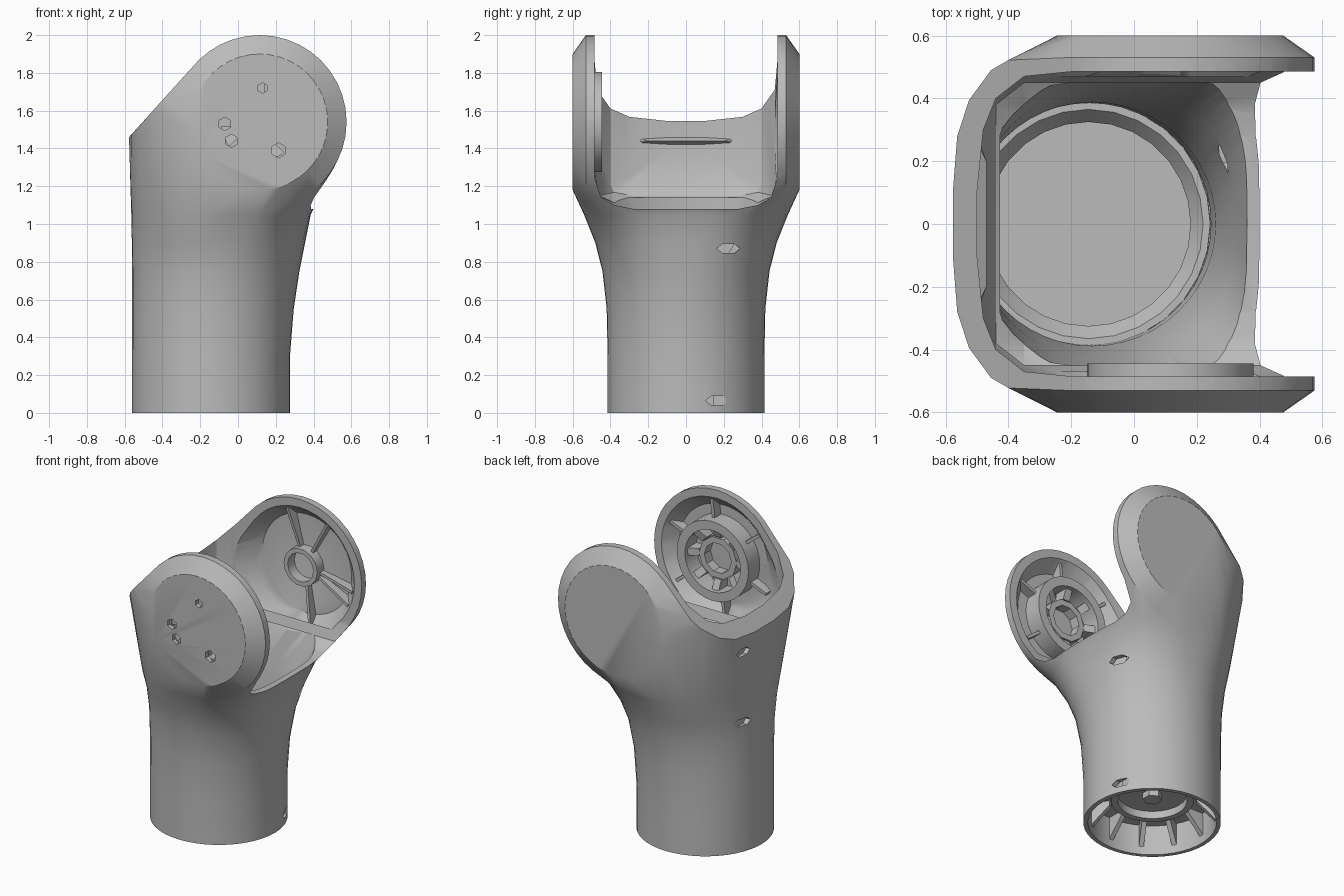
import bpy, bmesh
from math import sin, cos, pi, radians
from mathutils import Matrix, Vector

if "Cube" in bpy.data.objects:
    bpy.data.objects.remove(bpy.data.objects["Cube"])

grey = bpy.data.materials.new("mid_grey")
grey.use_nodes = True
grey.diffuse_color = (0.5, 0.5, 0.5, 1)
grey.node_tree.nodes["Principled BSDF"].inputs["Base Color"].default_value = (0.5, 0.5, 0.5, 1)

PX, PZ = 0.115, 1.54      # pivot of the fork
TUBE_X = -0.145           # axis of the tube


def make(name, bm):
    bmesh.ops.recalc_face_normals(bm, faces=bm.faces)
    me = bpy.data.meshes.new(name)
    bm.to_mesh(me)
    bm.free()
    me.materials.append(grey)
    ob = bpy.data.objects.new(name, me)
    bpy.context.collection.objects.link(ob)
    return ob


def oval(z, x0, x1, hy, left, right, n=48):
    """Section between x0 and x1 at height z; left and right set how square each half is."""
    pts = []
    for i in range(n):
        c, s = cos(2 * pi * i / n), sin(2 * pi * i / n)
        power = right if c > 0 else left
        c, s = [abs(v) ** (2 / power) * (1 if v > 0 else -1) for v in (c, s)]
        pts.append(((x0 + x1) / 2 + (x1 - x0) / 2 * c, hy * s, z))
    return pts


def disc(y, r, dx=0, dz=0, n=40):
    return [(PX + dx + r * cos(2 * pi * i / n), y, PZ + dz + r * sin(2 * pi * i / n)) for i in range(n)]


def loft(bm, rings):
    for a, b in zip(rings, rings[1:]):
        for i in range(len(a)):
            j = (i + 1) % len(a)
            bm.faces.new((a[i], a[j], b[j], b[i]))


def hull(bm, pts):
    verts = [bm.verts.new(p) for p in pts]
    result = bmesh.ops.convex_hull(bm, input=verts)
    inside = [v for v in result["geom_interior"] if isinstance(v, bmesh.types.BMVert)]
    bmesh.ops.delete(bm, geom=inside, context='VERTS')


def lathe(name, profile, matrix, n=32):
    """Closed ring turned from (radius, height) points."""
    bm = bmesh.new()
    loops = [[bm.verts.new((r * cos(2 * pi * i / n), r * sin(2 * pi * i / n), h)) for i in range(n)]
             for r, h in profile]
    loft(bm, loops + loops[:1])
    bm.transform(matrix)
    return make(name, bm)


def drum(name, r, lo, hi, matrix, n=32):
    bm = bmesh.new()
    bmesh.ops.create_cone(bm, cap_ends=True, segments=n, radius1=r, radius2=r, depth=hi - lo)
    bm.transform(matrix @ Matrix.Translation((0, 0, (lo + hi) / 2)))
    return make(name, bm)


def ribs(name, angles, r0, r1, lo, top0, top1, width, matrix):
    """Radial webs whose height goes from top0 to top1."""
    bm = bmesh.new()
    for a in angles:
        turned = matrix @ Matrix.Rotation(a, 4, 'Z')
        hull(bm, [turned @ Vector((r, s * width / 2, h))
                  for s in (-1, 1) for r, h in ((r0, lo), (r1, lo), (r1, top1), (r0, top0))])
    return make(name, bm)


def cut(target, cutter):
    cutter.hide_render = True
    mod = target.modifiers.new("cut", 'BOOLEAN')
    mod.operation, mod.solver, mod.object = 'DIFFERENCE', 'EXACT', cutter
    bpy.context.view_layer.objects.active = target
    bpy.ops.object.modifier_apply(modifier=mod.name)
    bpy.data.objects.remove(cutter)


# Outer body: convex fork head joined to a flaring tube
bm = bmesh.new()
sections = [(0, -.56, .275, .415, 2, 2), (.3, -.56, .275, .415, 2, 2), (.55, -.56, .295, .42, 2, 2),
            (.75, -.56, .325, .442, 2, 2.1), (.9, -.562, .355, .48, 2.05, 2.4),
            (1.05, -.565, .385, .54, 2.15, 3.1)]
rings = [[bm.verts.new(p) for p in oval(*s)] for s in sections]
head = list(rings[-1])
for s in (-1, 1):
    head += [bm.verts.new(p) for p in disc(s * .6, .36) + disc(s * .53, .46)]
    head += [bm.verts.new((x, s * y, z)) for x, y, z in
             ((-.577, .1, 1.46), (-.563, .28, 1.475), (-.525, .395, 1.517), (-.455, .49, 1.595),
              (-.4, .522, 1.656), (.395, .45, 1.13))]
bmesh.ops.convex_hull(bm, input=head)
bmesh.ops.delete(bm, geom=[f for f in bm.faces if all(v in rings[-1] for v in f.verts)],
                 context='FACES_ONLY')
loft(bm, rings)
bm.faces.new(rings[0])
body = make("fork_body", bm)

# Shallow notches in the tube wall, small holes in the front cheek
for s, y, z, depth in ((1, .165, .065, .362), (1, .225, .87, .415), (-1, .165, .065, .362),
                       (-1, .165, .87, .37), (-1, .2, 1.36, .395)):
    place = (Matrix.Translation((TUBE_X, y, z)) @ Matrix.Rotation(s * pi / 2, 4, 'Y')
             @ Matrix.Diagonal((.028, .062, 1, 1)))
    cut(body, drum("wall_notch_cutter", 1, depth, .7, place, 6))
for x, z, r in ((.13, 1.72, .028), (-.07, 1.53, .035), (-.035, 1.44, .035), (.215, 1.39, .04)):
    place = Matrix.Translation((x, 0, z)) @ Matrix.Rotation(pi / 2, 4, 'X')
    cut(body, drum("cheek_hole_cutter", r, .53, .7, place, 6))

# Bore through the tube
bm = bmesh.new()
bore = [(-.1, -.535, .245, .39, 2, 2), (.35, -.53, .245, .385, 2, 2), (.6, -.525, .26, .388, 2, 2),
        (.9, -.515, .325, .435, 2.05, 2.4), (1.14, -.5, .372, .485, 2.2, 4)]
rings = [[bm.verts.new(p) for p in oval(*s)] for s in bore]
loft(bm, rings)
bm.faces.new(rings[0])
bm.faces.new(rings[-1])
cut(body, make("bore_cutter", bm))

# Slot between the cheeks, rounded into the back wall
bm = bmesh.new()
pts = []
for x, shrink in ((1, 0), (-.2, 0), (-.35, .015), (-.44, .085), (-.48, .185), (-.5, .385)):
    for s in (-1, 1):
        for y, z in ((.485, 2.4), (.485, 1.25), (.45, 1.14), (.38, 1.1), (.28, 1.08)):
            pts.append((x, s * min(y, .485 - shrink), z + shrink * .8))
hull(bm, pts)
cut(body, make("slot_cutter", bm))

# Dished inner faces of the cheeks, running down towards the tube
for s in (-1, 1):
    bm = bmesh.new()
    hull(bm, disc(s * .47, .42) + disc(s * .565, .33)
         + disc(s * .47, .37, -.1, -.07) + disc(s * .55, .27, -.09, -.07))
    cut(body, make("dish_cutter", bm))

# Cheek frames: local z points outwards along y from the pivot
back = Matrix.Translation((PX, 0, PZ)) @ Matrix.Rotation(-pi / 2, 4, 'X')
front = Matrix.Translation((PX, 0, PZ)) @ Matrix.Rotation(pi / 2, 4, 'X')
parts = [body]
turn = 2 * pi

# Front cheek: bearing ring with teeth, hub and webs
parts.append(lathe("bearing_ring", [(.265, .575), (.265, .445), (.205, .445), (.205, .575)], front))
parts.append(ribs("bearing_teeth", [turn * i / 8 for i in range(8)], .14, .215, .57, .5, .47, .05, front))
parts.append(lathe("bearing_hub", [(.14, .575), (.14, .5), (.1, .5), (.1, .575)], front, 10))
parts.append(ribs("front_webs", [turn * i / 6 + .4 for i in range(6)], .26, .385, .57, .5, .5, .02, front))

# Back cheek: small hub with long webs on the open side
parts.append(lathe("back_hub", [(.125, .575), (.125, .495), (.095, .495), (.095, .575)], back, 14))
parts.append(ribs("back_webs", [radians(a) for a in (-105, -60, 10, 25, 80)],
                  .12, .385, .575, .53, .495, .018, back))

# Tube floor, seats above and below it
tube = Matrix.Translation((TUBE_X, 0, 0))
parts.append(drum("tube_floor", .392, .2, .24, tube, 40))
parts.append(lathe("upper_seat", [(.39, .23), (.388, .34), (.365, .34), (.325, .29), (.325, .23)], tube, 28))
parts.append(lathe("lower_seat", [(.25, .21), (.25, .15), (.21, .15), (.21, .21)], tube))
parts.append(drum("lower_hub", .06, .16, .21, tube, 6))
parts.append(ribs("socket_ribs", [turn * i / 12 for i in range(12)], .27, .392, .21, .17, .05, .03, tube))

# Ridge on the inside of the back wall
bm = bmesh.new()
hull(bm, [(x, s * y, z) for s in (-1, 1) for x, y, z in
          ((-.52, .34, 1.44), (-.52, .3, 1.41), (-.52, .3, 1.47), (-.47, .2, 1.44))])
parts.append(make("wall_ridge", bm))

bpy.ops.object.select_all(action='DESELECT')
for ob in parts:
    ob.select_set(True)
bpy.context.view_layer.objects.active = body
bpy.ops.object.shade_smooth_by_angle(angle=0.5)
